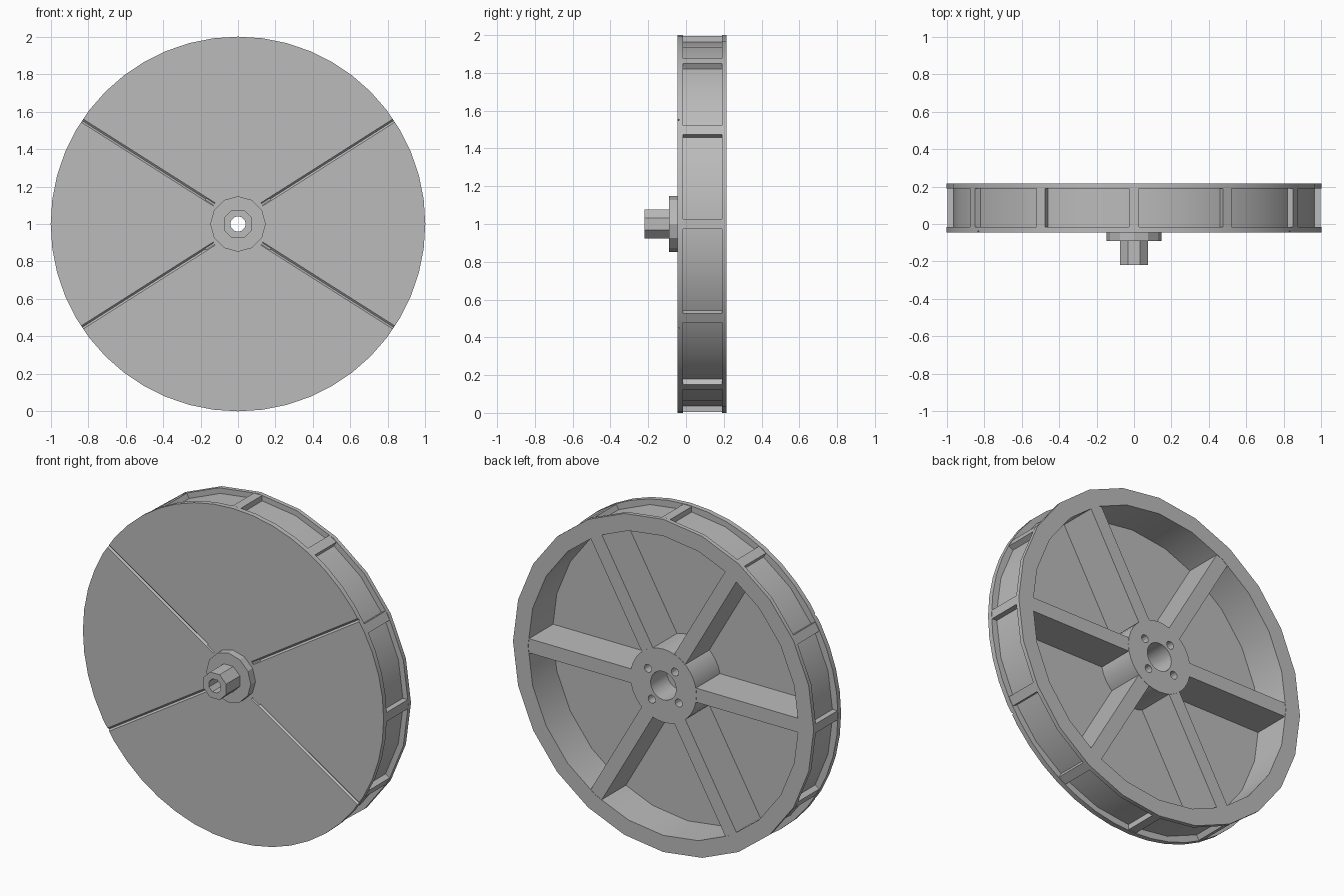
import bpy, bmesh, math
from mathutils import Matrix, Vector

default = bpy.data.objects.get("Cube")
if default:
    bpy.data.objects.remove(default, do_unlink=True)

grey = bpy.data.materials.new("plain_grey")
grey.use_nodes = True
grey.diffuse_color = (0.5, 0.5, 0.5, 1)
grey.node_tree.nodes["Principled BSDF"].inputs["Base Color"].default_value = (0.5, 0.5, 0.5, 1)

AXLE = Vector((0, 0, 1))
FRONT, FLOOR, BACK = -0.045, -0.015, 0.215


def finish(name, bm, smooth=True):
    bmesh.ops.recalc_face_normals(bm, faces=bm.faces)
    mesh = bpy.data.meshes.new(name)
    bm.to_mesh(mesh)
    bm.free()
    mesh.materials.append(grey)
    obj = bpy.data.objects.new(name, mesh)
    bpy.context.collection.objects.link(obj)
    if smooth:
        bpy.ops.object.select_all(action='DESELECT')
        obj.select_set(True)
        bpy.context.view_layer.objects.active = obj
        bpy.ops.object.shade_smooth_by_angle(angle=math.radians(28))
    return obj


def lathe(name, profile, sides, turn=0.0, smooth=True):
    """Closed (radius, y) profile spun round the axle."""
    bm = bmesh.new()
    rings = []
    for i in range(sides):
        a = turn + math.tau * i / sides
        rings.append([bm.verts.new((r * math.cos(a), y, 1 + r * math.sin(a))) for r, y in profile])
    n = len(profile)
    for i in range(sides):
        p, q = rings[i], rings[(i + 1) % sides]
        for j in range(n):
            k = (j + 1) % n
            bm.faces.new((p[j], p[k], q[k], q[j]))
    return finish(name, bm, smooth)


def tube(name, inner, outer, y0, y1, sides, turn=0.0, smooth=True):
    return lathe(name, [(inner, y0), (inner, y1), (outer, y1), (outer, y0)], sides, turn, smooth)


def radial_boxes(name, count, r0, r1, width, y0, y1):
    """Boxes pointing outward from the axle at equal angles."""
    bm = bmesh.new()
    for i in range(count):
        spin = Matrix.Rotation(math.tau * i / count, 4, 'Y')
        m = (Matrix.Translation(AXLE) @ spin @ Matrix.Translation(((r0 + r1) / 2, (y0 + y1) / 2, 0))
             @ Matrix.Diagonal((r1 - r0, y1 - y0, width, 1)))
        bmesh.ops.create_cube(bm, size=1, matrix=m)
    return finish(name, bm, False)


def cut(obj, bm):
    """Subtract the cutter, then bake the result and drop the cutter."""
    cutter = finish("cutter", bm, False)
    cutter.hide_render = True
    mod = obj.modifiers.new("cut", 'BOOLEAN')
    mod.operation = 'DIFFERENCE'
    mod.solver = 'EXACT'
    mod.object = cutter
    bpy.ops.object.select_all(action='DESELECT')
    obj.select_set(True)
    bpy.context.view_layer.objects.active = obj
    bpy.ops.object.modifier_apply(modifier=mod.name)
    bpy.data.objects.remove(cutter, do_unlink=True)


# Front disc with four shallow V grooves
disc = tube("front_disc", 0.06, 1.0, FRONT, FLOOR, 48)
bm = bmesh.new()
for sx in (1, -1):
    for sz in (1, -1):
        slope = Matrix.Rotation(-sx * sz * math.radians(32.4), 4, 'Y')
        place = Matrix.Translation((sx * 0.49, FRONT, 1 + sz * 0.335))
        bmesh.ops.create_cube(bm, size=1, matrix=place @ slope
                              @ Matrix.Rotation(math.pi / 4, 4, 'X')
                              @ Matrix.Diagonal((0.86, 0.014, 0.014, 1)))
cut(disc, bm)

# Rim: recessed band with a back flange, divided into pockets by ribs
lathe("rim", [(0.9, FLOOR - 0.01), (0.9, BACK), (1.0, BACK), (1.0, 0.19),
              (0.967, 0.19), (0.967, FLOOR - 0.01)], 24)
radial_boxes("rim_ribs", 12, 0.94, 0.996, 0.055, FLOOR - 0.005, 0.195)

# Spokes on the open back
radial_boxes("spokes", 6, 0.19, 0.92, 0.085, FLOOR - 0.005, BACK - 0.002)

# Hub with stepped bore and four bolt holes
hub = lathe("hub", [(0.042, FRONT + 0.005), (0.042, 0.06), (0.085, 0.06), (0.085, BACK),
                    (0.22, BACK), (0.22, FRONT + 0.005)], 32)
bm = bmesh.new()
for i in range(4):
    a = math.radians(37 + 90 * i)
    spot = Matrix.Translation((0.128 * math.cos(a), BACK, 1 + 0.128 * math.sin(a)))
    bmesh.ops.create_cone(bm, cap_ends=True, segments=12, radius1=0.024, radius2=0.024,
                          depth=0.2, matrix=spot @ Matrix.Rotation(math.pi / 2, 4, 'X'))
cut(hub, bm)

# Front collar and eight-sided shaft
tube("front_collar", 0.042, 0.148, -0.09, FRONT + 0.005, 12, 0, False)
tube("front_shaft", 0.042, 0.082, -0.22, -0.085, 8, math.pi / 8, False)
